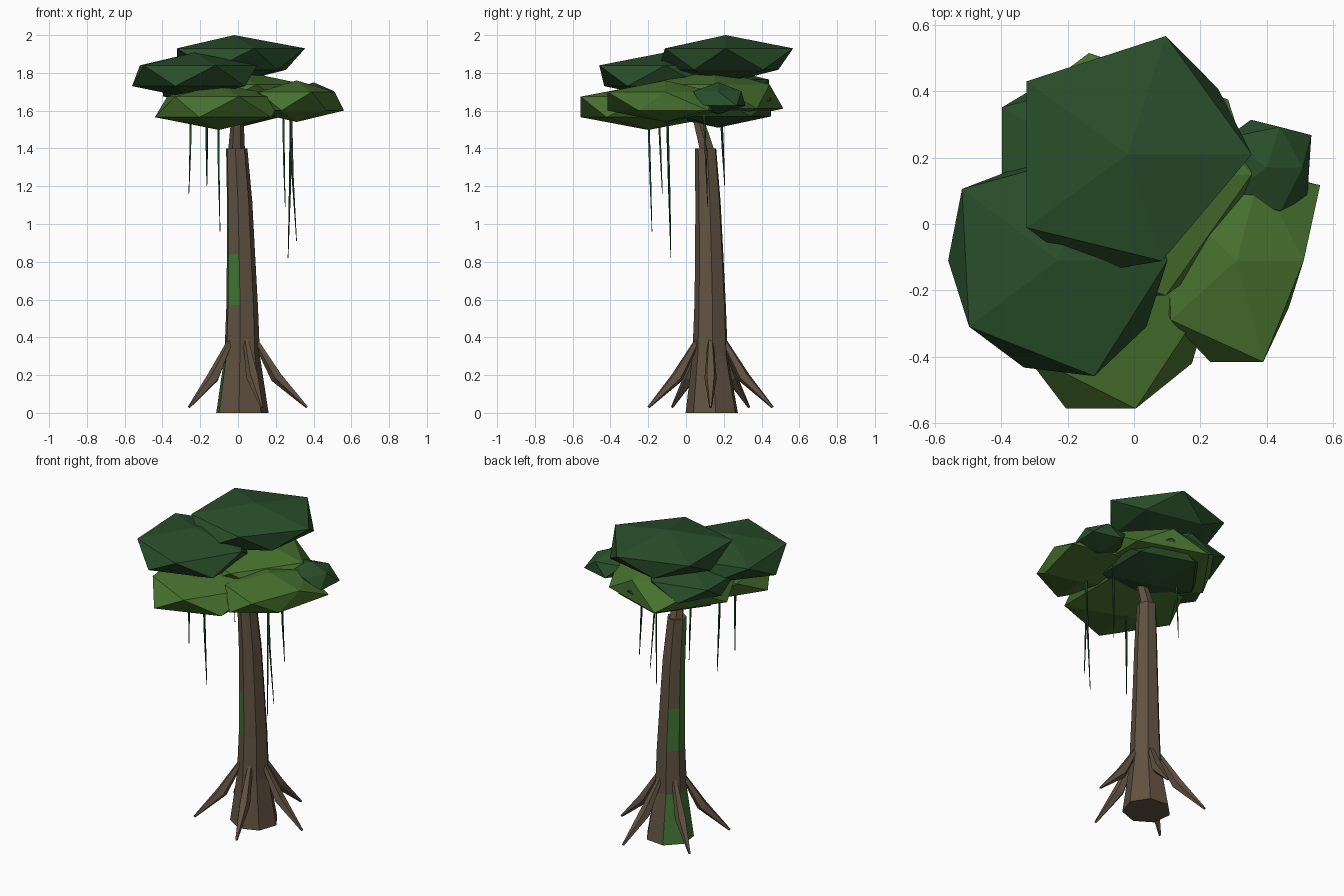
import bpy
import bmesh
from math import atan2, cos, degrees, radians, sin, tau
from mathutils import Vector

cube = bpy.data.objects.get("Cube")
if cube:
    bpy.data.objects.remove(cube, do_unlink=True)


def material(name, r, g, b):
    mat = bpy.data.materials.new(name)
    mat.use_nodes = True
    mat.diffuse_color = (r, g, b, 1)
    shader = mat.node_tree.nodes["Principled BSDF"]
    shader.inputs["Base Color"].default_value = (r, g, b, 1)
    shader.inputs["Roughness"].default_value = 0.9
    return mat


BARK = material("bark brown", 0.12, 0.085, 0.053)
MOSS = material("moss green", 0.054, 0.18, 0.032)
DARK = material("dark leaf green", 0.022, 0.077, 0.023)
LIGHT = material("light leaf green", 0.065, 0.17, 0.028)
VINE = material("vine green", 0.016, 0.06, 0.023)


def finish(bm, name, *mats):
    bmesh.ops.recalc_face_normals(bm, faces=bm.faces)
    mesh = bpy.data.meshes.new(name)
    bm.to_mesh(mesh)
    bm.free()
    for mat in mats:
        mesh.materials.append(mat)
    obj = bpy.data.objects.new(name, mesh)
    bpy.context.collection.objects.link(obj)
    return obj


def tube(name, path, radii, sides, mats, phase=0, axis=None, mossy=()):
    """Skin a path with polygon rings; mossy lists (segment, side) faces."""
    path = [Vector(p) for p in path]
    axis = Vector(axis) if axis else path[-1] - path[0]
    turn = Vector((0, 0, 1)).rotation_difference(axis)
    bm = bmesh.new()
    rings = []
    for point, radius in zip(path, radii):
        ring = []
        for k in range(sides):
            a = radians(phase) + tau * k / sides
            offset = Vector((cos(a), sin(a), 0)) * radius
            ring.append(bm.verts.new(point + turn @ offset))
        rings.append(ring)
    for seg, (low, high) in enumerate(zip(rings, rings[1:])):
        for k in range(sides):
            n = (k + 1) % sides
            face = bm.faces.new((low[k], low[n], high[n], high[k]))
            face.material_index = int((seg, k) in mossy)
    bm.faces.new(rings[0])
    bm.faces.new(rings[-1])
    return finish(bm, name, *mats)


def leaf_clump(name, center, size, mat, dents):
    """Flattened twenty-sided clump; dents maps a corner's heading to its reach."""
    bm = bmesh.new()
    bmesh.ops.create_icosphere(bm, subdivisions=1, radius=1)
    for v in bm.verts:
        heading = round(degrees(atan2(v.co.y, v.co.x)) / 36) * 36 % 360
        v.co.xy *= dents.get(heading, 1)
    bmesh.ops.scale(bm, vec=size, verts=bm.verts)
    bmesh.ops.translate(bm, vec=center, verts=bm.verts)
    return finish(bm, name, mat)


# Leaning seven-sided trunk with patches of moss
trunk_path = [(0.02, 0.14, 0), (0.02, 0.13, 0.3), (0.02, 0.13, 0.57),
              (0.014, 0.125, 0.84), (0.007, 0.118, 1.12), (-0.008, 0.105, 1.4)]
patches = {(0, 4), (0, 5), (2, 4), (2, 5), (2, 6), (3, 5), (4, 5)}
tube("trunk", trunk_path, [0.143, 0.097, 0.086, 0.077, 0.069, 0.058], 7,
     (BARK, MOSS), phase=264, axis=(0, 0, 1), mossy=patches)

# Branch that carries the canopy
tube("upper_branch", [(-0.008, 0.115, 1.38), (0, 0.03, 1.68)],
     [0.045, 0.025], 6, (BARK,), axis=(0, 0, 1))

# Five buttress roots spread evenly around the base
for i in range(5):
    a = tau * i / 5
    spots = [(0.075, 0.38), (0.185, 0.19), (0.345, 0.03)]
    path = [(0.02 + d * cos(a), 0.13 + d * sin(a), z) for d, z in spots]
    tube(f"root_{i + 1}", path, [0.016, 0.034, 0.007], 5, (BARK,))

# Dark canopy clumps
leaf_clump("top_leaves", (-0.02, 0.21, 1.873), (0.42, 0.42, 0.127), DARK,
           {36: 0.9, 108: 0.78, 180: 0.8, 288: 0.9, 324: 0.75})
leaf_clump("left_upper_leaves", (-0.23, -0.11, 1.785), (0.37, 0.38, 0.123), DARK,
           {108: 0.9, 144: 1.08, 288: 1.08})
leaf_clump("back_lower_leaves", (-0.16, 0.21, 1.72), (0.33, 0.27, 0.1), DARK,
           {180: 0.8, 36: 0.8})
leaf_clump("side_small_leaves", (0.4, 0.17, 1.665), (0.17, 0.17, 0.085), DARK,
           {0: 0.72, 36: 1.1, 72: 0.85, 288: 0.9})
leaf_clump("under_leaves", (0, 0.17, 1.618), (0.33, 0.33, 0.108), DARK, {})

# Light canopy clumps
leaf_clump("side_lower_leaves", (0.31, -0.11, 1.65), (0.29, 0.36, 0.11), LIGHT,
           {0: 0.78, 36: 1.2, 72: 0.85, 216: 0.95, 324: 0.75})
leaf_clump("front_lower_leaves", (-0.1, -0.2, 1.62), (0.38, 0.42, 0.122), LIGHT,
           {216: 0.85})
leaf_clump("middle_leaves", (-0.02, 0.15, 1.675), (0.42, 0.43, 0.143), LIGHT,
           {72: 0.8})

# Hanging vines: position at the canopy, sideways drift and lower end
vines = [(-0.25, -0.145, -0.01, 1.16), (-0.165, 0.185, 0, 1.2),
         (-0.105, -0.2, 0.01, 0.96), (0.24, 0.095, 0.01, 1.09),
         (0.28, -0.1, -0.015, 0.82), (0.28, -0.1, 0.03, 0.91)]
for i, (x, y, drift, end) in enumerate(vines):
    path = [(x, y, 1.6), (x + drift * 0.3, y + 0.01, (1.6 + end) / 2),
            (x + drift, y + 0.02, end)]
    tube(f"vine_{i + 1}", path, [0.007, 0.006, 0.002], 4, (VINE,))
